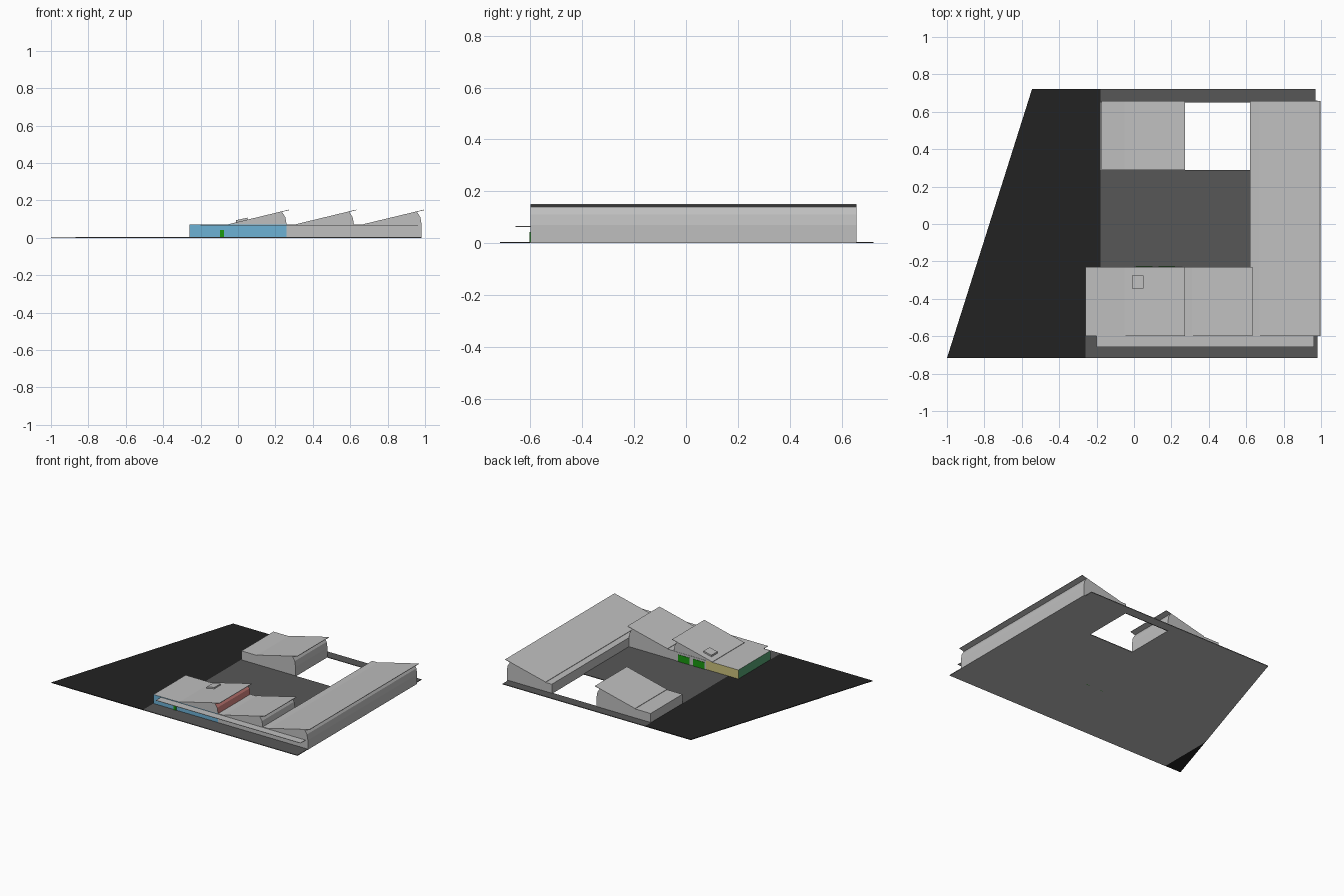
import bpy
import bmesh

if "Cube" in bpy.data.objects:
    bpy.data.objects.remove(bpy.data.objects["Cube"], do_unlink=True)


def material(name, r, g, b):
    m = bpy.data.materials.new(name)
    m.use_nodes = True
    m.diffuse_color = (r, g, b, 1)
    m.node_tree.nodes["Principled BSDF"].inputs["Base Color"].default_value = (r, g, b, 1)
    return m


LIGHT = material("light grey", .52, .52, .52)
DARK = material("dark grey", .095, .095, .095)
BLACK = material("asphalt black", .016, .016, .016)
BLUE = material("blue", .15, .44, .66)
RED = material("red", .62, .22, .2)
YELLOW = material("yellow", .6, .54, .2)
TEAL = material("sea green", .09, .36, .17)
GREEN = material("bright green", .01, .32, .005)


def prism(name, outline, low, high, axis, mats, rule=None):
    """Extrude an outline along y (outline in x, z) or z (outline in x, y)."""
    bm = bmesh.new()
    place = (lambda p, d: (p[0], d, p[1])) if axis == "y" else (lambda p, d: (p[0], p[1], d))
    face = bm.faces.new([bm.verts.new(place(p, low)) for p in outline])
    ext = bmesh.ops.extrude_face_region(bm, geom=[face])
    for v in ext["geom"]:
        if isinstance(v, bmesh.types.BMVert):
            v.co["xyz".index(axis)] = high
    bmesh.ops.recalc_face_normals(bm, faces=bm.faces)
    bm.normal_update()
    if rule:
        for f in bm.faces:
            f.material_index = rule(f.normal)
    mesh = bpy.data.meshes.new(name)
    bm.to_mesh(mesh)
    bm.free()
    for m in mats:
        mesh.materials.append(m)
    obj = bpy.data.objects.new(name, mesh)
    bpy.context.collection.objects.link(obj)
    return obj


def rect(x0, x1, y0, y1):
    return [(x0, y0), (x1, y0), (x1, y1), (x0, y1)]


EAVE = .07


def hall(name, x0, slope_x, x1, y0, y1, base_mats, base_rule=None, gable_mats=(LIGHT,), gable_rule=None):
    """Low block with a sawtooth roof leaning up towards +x."""
    prism(name + "_base", rect(x0, x1, 0, EAVE), y0, y1, "y", base_mats, base_rule)
    prism(name + "_gable", [(slope_x, EAVE), (x1, EAVE), (x1 - .007, .11), (x1 - .025, .139)],
          y0, y1, "y", gable_mats, gable_rule)
    prism(name + "_roof", [(slope_x, EAVE), (x1 + .014, .148), (x1 + .013, .151), (slope_x, EAVE + .003)],
          y0, y1, "y", [LIGHT])


# Ground: light underside, asphalt yard, dark paving
FRONT, BACK = -.717, .722
under = {
    "front": [(-.87, FRONT), (.98, FRONT), (.98, .29), (-.68, .29), (-.87, -.305)],
    "back_left": [(-.68, .29), (.26, .29), (.26, .66), (-.564, .66)],
    "back_right": rect(.62, .98, .29, .66),
    "back_edge": [(-.564, .66), (.97, .66), (.97, BACK), (-.545, BACK)],
}
for part, outline in under.items():
    prism("ground_underside_" + part, outline, 0, .001, "z", [LIGHT])
prism("asphalt_yard", [(-1, FRONT), (-.26, FRONT), (-.26, -.4), (-.178, -.4), (-.178, BACK), (-.545, BACK)],
      .001, .005, "z", [BLACK])
prism("courtyard", rect(-.178, .62, -.4, .29), .001, .005, "z", [DARK])
prism("front_paving", rect(-.26, .98, FRONT, -.59), .001, .005, "z", [DARK])
prism("back_paving", rect(-.178, .97, .65, BACK), .001, .005, "z", [DARK])


# Painted hall: one colour per side
def side_colour(n):
    if n.y < -.5:
        return 1
    if n.y > .5:
        return 2
    if n.x < -.5:
        return 3
    return 4 if n.x > .5 else 0


hall("painted_hall", -.26, -.05, .26, -.6, -.23, [LIGHT, BLUE, YELLOW, TEAL, RED], side_colour,
     [LIGHT, RED], lambda n: 1 if n.x > .5 else 0)
hall("middle_hall", .26, .31, .62, -.6, -.23, [LIGHT])
hall("long_hall", .62, .67, .982, -.6, .657, [LIGHT])
hall("rear_hall", -.175, -.05, .26, .29, .657, [LIGHT])

# Plain rear panel and doors
prism("rear_panel", rect(0, .26, 0, EAVE), -.23, -.228, "y", [LIGHT])
prism("front_door", rect(-.095, -.074, 0, .043), -.604, -.6, "y", [GREEN])
for i, x in enumerate((.01, .13)):
    prism(f"rear_door_{i}", rect(x, x + .09, 0, .055), -.228, -.225, "y", [GREEN])

# Canopy along the front and rooflight
prism("front_canopy", rect(-.2, .962, -.657, -.6), .063, .066, "z", [LIGHT])
prism("rooflight", [(-.012, .078), (.052, .094), (.052, .108), (-.012, .094)], -.345, -.275, "y", [LIGHT])
